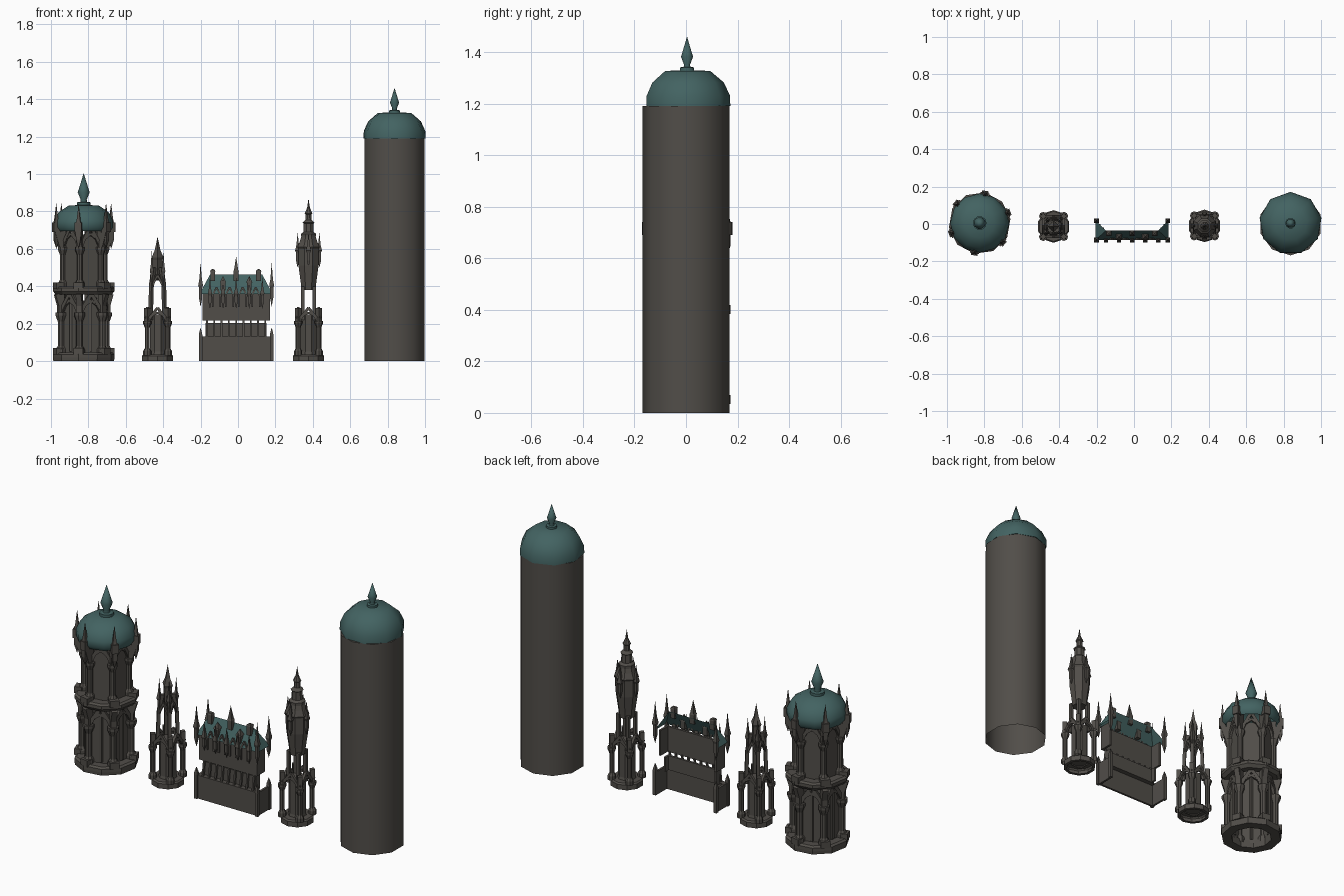
import bpy, bmesh, math
from mathutils import Vector, Matrix

if "Cube" in bpy.data.objects:
    bpy.data.objects.remove(bpy.data.objects["Cube"])

def mat(name, c):
    m = bpy.data.materials.new(name)
    m.diffuse_color = (*c, 1)
    m.use_nodes = True
    m.node_tree.nodes["Principled BSDF"].inputs["Base Color"].default_value = m.diffuse_color
    return m

STONE = mat("dark_stone", (0.082, 0.075, 0.066))
TEAL = mat("teal_copper", (0.056, 0.125, 0.122))

def finish(bm, name, m, smooth=0):
    bmesh.ops.recalc_face_normals(bm, faces=bm.faces[:])
    if smooth:
        for f in bm.faces:
            f.smooth = True
        for e in bm.edges:
            e.smooth = len(e.link_faces) == 2 and e.calc_face_angle(9) < math.radians(smooth)
    me = bpy.data.meshes.new(name)
    bm.to_mesh(me)
    bm.free()
    me.materials.append(m)
    ob = bpy.data.objects.new(name, me)
    bpy.context.collection.objects.link(ob)

def lathe(bm, x, y, prof, n, rot=0, loop=False):
    """Revolve (radius, z) points with n sides; loop closes the profile into a ring."""
    rings = []
    for r, z in prof:
        if r == 0:
            rings.append([bm.verts.new((x, y, z))] * n)
        else:
            rings.append([bm.verts.new((x + r * math.cos(math.radians(rot) + k * math.tau / n),
                                        y + r * math.sin(math.radians(rot) + k * math.tau / n), z))
                          for k in range(n)])
    pairs = list(zip(rings, rings[1:])) + ([(rings[-1], rings[0])] if loop else [])
    for a, b in pairs:
        for k in range(n):
            vs = list(dict.fromkeys([a[k], a[(k + 1) % n], b[(k + 1) % n], b[k]]))
            if len(vs) > 2:
                bm.faces.new(vs)

def box(bm, c, s, ang=0):
    M = Matrix.Translation(c) @ Matrix.Rotation(math.radians(ang), 4, 'Z') @ Matrix.Diagonal((*s, 1))
    bmesh.ops.create_cube(bm, size=1, matrix=M)

def beam(bm, p, q, w, d=None):
    p, q = Vector(p), Vector(q)
    v = q - p
    M = (Matrix.Translation((p + q) / 2) @ v.to_track_quat('Z', 'Y').to_matrix().to_4x4()
         @ Matrix.Diagonal((w, d or w, v.length, 1)))
    bmesh.ops.create_cube(bm, size=1, matrix=M)

def pinnacle(bm, x, y, z0, z1, w, rot=45):
    """Square turret, pointed at both ends, with a flared eave."""
    h = z1 - z0
    lathe(bm, x, y, [(0, z0), (w * .5, z0 + .2 * h), (w * .5, z0 + .42 * h), (w * .75, z0 + .48 * h),
                     (w * .4, z0 + .62 * h), (w * .25, z0 + .75 * h), (0, z1)], 4, rot)

def polar(c, r, a, z):
    return (c[0] + r * math.cos(math.radians(a)), c[1] + r * math.sin(math.radians(a)), z)

def arcade(bm, c, r, n, a0, z0, z1, zt, w):
    """Columns with bases and capitals, pointed arches and gables between them."""
    step = 360 / n
    for k in range(n):
        a = a0 + k * step
        p = polar(c, r, a, 0)
        lathe(bm, p[0], p[1], [(w * .9, z0), (w * .9, z0 + w), (w * .55, z0 + 1.6 * w), (w * .55, z1 - 1.5 * w),
                               (w * .95, z1 - .5 * w), (w * .95, z1), (0, z1)], 8, a)
        top = polar(c, r * math.cos(math.radians(step / 2)), a + step / 2, zt)
        low = Vector(top) - Vector((0, 0, (zt - z1) * .35))
        for b in (a, a + step):
            foot = Vector(polar(c, r, b, z1))
            beam(bm, foot, top, w * .6)
            knee = foot.lerp(low, .45) + Vector((0, 0, (zt - z1) * .12))
            beam(bm, foot - Vector((0, 0, w * .5)), knee, w * .5)
            beam(bm, knee, low, w * .5)
        box(bm, polar(c, r, a, (z1 + zt) / 2), (w, w, zt - z1), a)

def dome(name, x, y, z0, prof, n, rot):
    bm = bmesh.new()
    lathe(bm, x, y, [(r, z0 + z) for r, z in prof], n, rot)
    finish(bm, name, TEAL, 42)

def finial(name, x, y, z, s):
    bm = bmesh.new()
    lathe(bm, x, y, [(r * s, z + h * s) for r, h in
          [(.037, -.005), (.037, .014), (.018, .016), (.016, .028), (.032, .068), (.026, .085), (0, .17)]], 10)
    finish(bm, name, TEAL, 40)

# ---- tall plain tower
T5 = (.837, 0)
bm = bmesh.new()
lathe(bm, *T5, [(.168, 0), (.168, 1.19), (.14, 1.19)], 10, 90)
finish(bm, "tall_tower_shaft", STONE, 45)
dome("tall_tower_dome", T5[0], .004, 1.19,
     [(.12, 0), (.168, 0), (.167, .04), (.143, .092), (.09, .137), (0, .14)], 9, 90)
finial("tall_tower_finial", T5[0], .004, 1.33, .77)

# ---- arcaded round tower
T1 = (-.825, .005)
bm = bmesh.new()
for z, h in ((0, .045), (.355, .045)):
    lathe(bm, *T1, [(.11, z), (.15 if z else .164, z), (.166, z + h * .4), (.166, z + h * .8), (.155, z + h), (.11, z + h)],
          10, 80, True)
finish(bm, "round_tower_ledges", STONE)
bm = bmesh.new()
lathe(bm, *T1, [(.122, .03), (.122, .325)], 6, 80)
lathe(bm, *T1, [(.115, .38), (.115, .665)], 6, 80)
finish(bm, "round_tower_walls", STONE)
bm = bmesh.new()
arcade(bm, T1, .13, 6, 80, .03, .26, .36, .032)
arcade(bm, T1, .12, 6, 80, .39, .61, .72, .028)
for k in range(6):
    a = 80 + 60 * k
    for z in (.04, .39):
        box(bm, polar(T1, .145, a, z + .012), (.04, .05, .035), a)
    beam(bm, polar(T1, .12, a, .26), polar(T1, .15, a, .36), .03)
    beam(bm, polar(T1, .12, a, .59), polar(T1, .155, a, .70), .03)
    beam(bm, polar(T1, .108, a + 30, .05), polar(T1, .108, a + 30, .32), .014)
finish(bm, "round_tower_arcades", STONE)
bm = bmesh.new()
for k in range(6):
    a = 80 + 60 * k
    p = polar(T1, .156, a, 0)
    pinnacle(bm, p[0], p[1], .60, .845, .034, a + 45)
    box(bm, polar(T1, .158, a, .715), (.034, .036, .05), a)
finish(bm, "round_tower_pinnacles", STONE)
dome("round_tower_dome", *T1, .695,
     [(.142, 0), (.158, .02), (.158, .055), (.135, .1), (.08, .137), (0, .14)], 12, 90)
finial("round_tower_finial", *T1, .835, 1)

# ---- two small open spires share the same lower storey
def spire_base(name, c):
    bm = bmesh.new()
    lathe(bm, *c, [(.07, 0), (.087, 0), (.087, .028), (.08, .036), (0, .036)], 10, 18)
    finish(bm, name + "_plinth", STONE)
    bm = bmesh.new()
    arcade(bm, c, .078, 4, 45, .03, .215, .285, .024)
    lathe(bm, *c, [(.05, .03), (.045, .05), (.045, .25), (0, .25)], 8, 22.5)
    for k in range(4):
        p = polar(c, .08, 45 + 90 * k, 0)
        pinnacle(bm, p[0], p[1], .19, .28, .02)
    finish(bm, name + "_arcade", STONE)

# pierced spire with leaning piers
T2 = (-.43, -.013)
spire_base("pierced_spire", T2)
bm = bmesh.new()
for k in range(4):
    a = 45 + 90 * k
    beam(bm, polar(T2, .054, a, .22), polar(T2, .046, a, .42), .018)
    beam(bm, polar(T2, .046, a, .41), polar(T2, .028, a, .50), .018)
    p = polar(T2, .044, a, 0)
    pinnacle(bm, p[0], p[1], .38, .59, .02)
    for b in (a, a + 90):
        beam(bm, polar(T2, .048, b, .39), polar(T2, .034, a + 45, .46), .011)
lathe(bm, *T2, [(.02, .43), (.028, .46), (.026, .54), (.032, .555), (.016, .59), (0, .665)], 4, 0)
finish(bm, "pierced_spire_crown", STONE)

# belfry spire with flared head
T4 = (.377, -.01)
spire_base("belfry_spire", T4)
bm = bmesh.new()
for k in range(4):
    beam(bm, polar(T4, .044, 45 + 90 * k, .22), polar(T4, .044, 45 + 90 * k, .40), .018)
    p = polar(T4, .058, 90 * k, 0)
    pinnacle(bm, p[0], p[1], .50, .69, .026)
lathe(bm, *T4, [(0, .385), (.04, .38), (.045, .42), (.058, .51), (.058, .60), (.064, .61), (.05, .64), (.038, .675)],
      8, 22.5)
lathe(bm, *T4, [(.044, .665), (.044, .68), (.03, .69), (.028, .735), (.034, .74), (.018, .755), (.016, .785),
                (.022, .79), (.008, .82), (0, .87)], 8, 22.5)
finish(bm, "belfry_spire_head", STONE)

# ---- half pavilion facade, open at the back
def ushell(bm, hx, y0, y1, z0, z1, t=.012):
    cx, cz, h = -.01, (z0 + z1) / 2, z1 - z0
    box(bm, (cx, y0 + t / 2, cz), (2 * hx, t, h))
    for s in (-1, 1):
        box(bm, (cx + s * (hx - t / 2), (y0 + t + y1) / 2, cz), (t, y1 - y0 - t, h))

bm = bmesh.new()
ushell(bm, .193, -.085, .02, 0, .13)
ushell(bm, .163, -.058, -.02, .125, .205)
ushell(bm, .18, -.075, .0, .217, .36)
box(bm, (-.01, -.07, .128), (.38, .03, .006))
finish(bm, "facade_walls", STONE)
bm = bmesh.new()
for s in (-1, 1):
    for y in (-.085, .018):
        x = -.01 + s * .19
        box(bm, (x, y, .07), (.018, .018, .14))
        lathe(bm, x, y, [(.014, .135), (.011, .15), (0, .18)], 4, 45)
        pinnacle(bm, x, y, .29, .53, .024)
for k in range(9):
    x = -.01 + (k - 4) * .039
    beam(bm, (x, -.075, .13), (x, -.062, .222), .009, .012)
for k in range(5):
    pinnacle(bm, -.01 + (k - 2) * .07, -.087, .28, .45, .022)
for k in range(4):
    x = -.01 + (k - 1.5) * .07
    for s in (-1, 1):
        beam(bm, (x + s * .024, -.08, .345), (x, -.08, .395), .009)
        box(bm, (x + s * .02, -.078, .32), (.008, .012, .06))
finish(bm, "facade_columns_and_pinnacles", STONE)
bm = bmesh.new()
lo = [bm.verts.new(p) for p in ((-.205, .02, .36), (-.205, -.085, .36), (.185, -.085, .36), (.185, .02, .36))]
hi = [bm.verts.new(p) for p in ((-.15, -.035, .462), (.13, -.035, .462))]
for f in ((lo[0], lo[1], hi[0]), (lo[1], lo[2], hi[1], hi[0]), (lo[2], lo[3], hi[1])):
    bm.faces.new(f)
finish(bm, "facade_roof", TEAL)
bm = bmesh.new()
for x in (-.135, -.01, .11):
    box(bm, (x, -.05, .455), (.026, .026, .055))
    lathe(bm, x, -.05, [(.021, .48), (.016, .487), (0, .493 if x != -.01 else .56)], 4, 45)
for x in (-.08, .06):
    box(bm, (x, -.068, .40), (.026, .03, .05))
    lathe(bm, x, -.068, [(.024, .42), (0, .455)], 4, 45)
finish(bm, "facade_chimneys_and_dormers", STONE)
